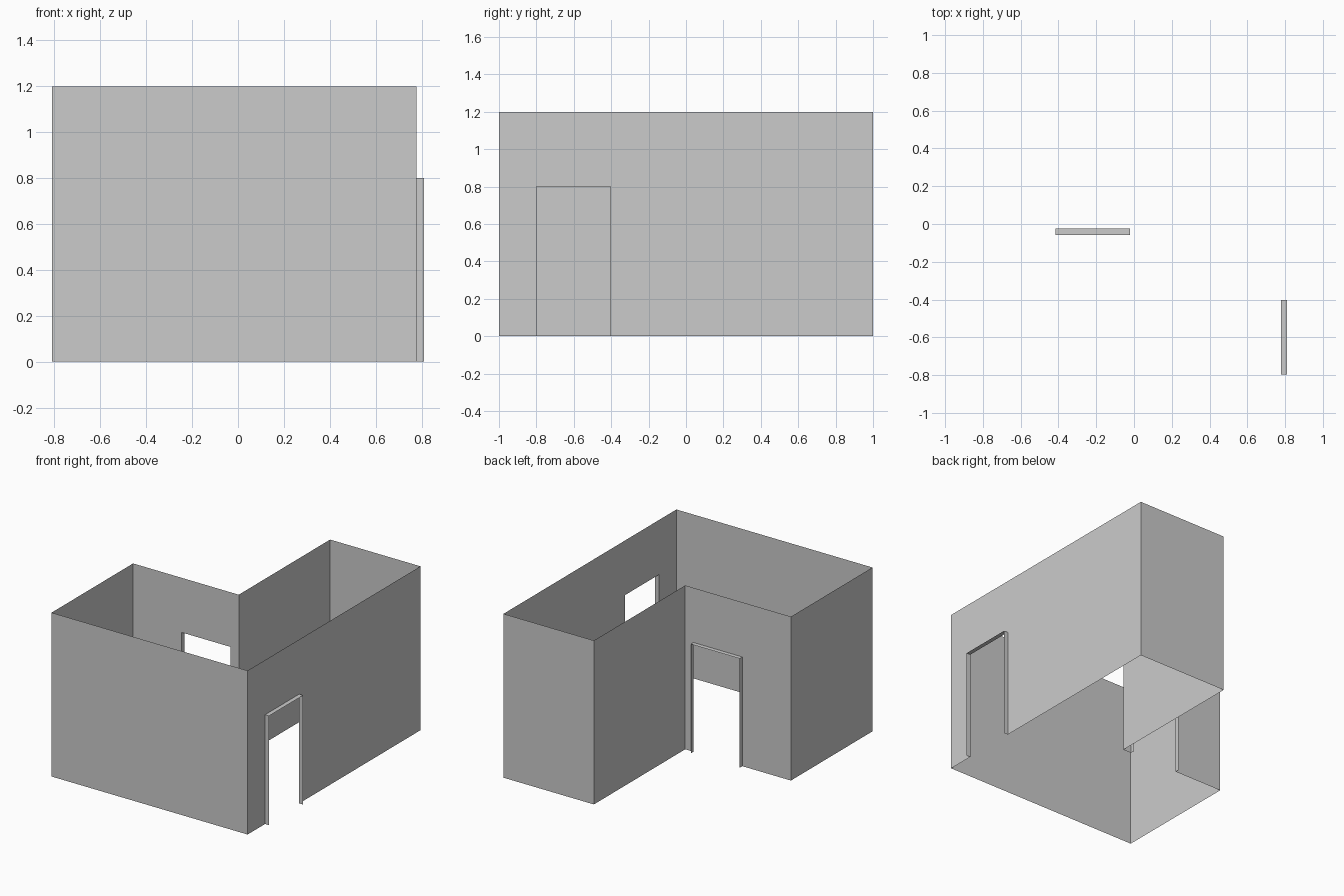
import bpy
from mathutils import Vector

if "Cube" in bpy.data.objects:
    bpy.data.objects.remove(bpy.data.objects["Cube"])

H = 1.2        # wall height
DOOR_W = 0.395
DOOR_H = 0.8
DEPTH = 0.032  # how far the door lining stands out


def make_object(name, verts, faces):
    mesh = bpy.data.meshes.new(name)
    mesh.from_pydata(verts, [], faces)
    mesh.update()
    obj = bpy.data.objects.new(name, mesh)
    bpy.context.collection.objects.link(obj)
    return obj


def wall(name, a, b, door_start=None):
    """Single-sheet wall from a to b, seen from outside left to right."""
    a, b = Vector((*a, 0)), Vector((*b, 0))
    along = (b - a).normalized()
    out = along.cross(Vector((0, 0, 1)))
    length = (b - a).length

    def at(d, z, off=0.0):
        return a + along * d + out * off + Vector((0, 0, z))

    if door_start is None:
        outline = [(0, 0), (length, 0), (length, H), (0, H)]
        make_object(name, [at(d, z) for d, z in outline], [(0, 1, 2, 3)])
        return

    # wall sheet around the doorway
    s, e = door_start, door_start + DOOR_W
    pts = [(0, 0), (s, 0), (s, DOOR_H), (s, H), (0, H),
           (e, 0), (length, 0), (length, H), (e, H), (e, DOOR_H)]
    make_object(name, [at(d, z) for d, z in pts],
                [(0, 1, 2, 3, 4), (5, 6, 7, 8, 9), (2, 9, 8, 3)])

    # thin lining standing out of the doorway
    arch = [(s, 0), (s, DOOR_H), (e, DOOR_H), (e, 0)]
    verts = [at(d, z, off) for off in (0, DEPTH) for d, z in arch]
    make_object(name + "_door_lining", verts,
                [(i, i + 4, i + 5, i + 1) for i in range(3)])


# L-shaped room plan, counter-clockwise
L, R, NX, NY = -0.81, 0.778, 0.046, -0.057
wall("front_wall", (L, -1), (R, -1))
wall("right_wall", (R, -1), (R, 1), 0.202)
wall("back_wall", (R, 1), (NX, 1))
wall("inner_side_wall", (NX, 1), (NX, NY))
wall("inner_back_wall", (NX, NY), (L, NY), NX + 0.021)
wall("left_wall", (L, NY), (L, -1))
